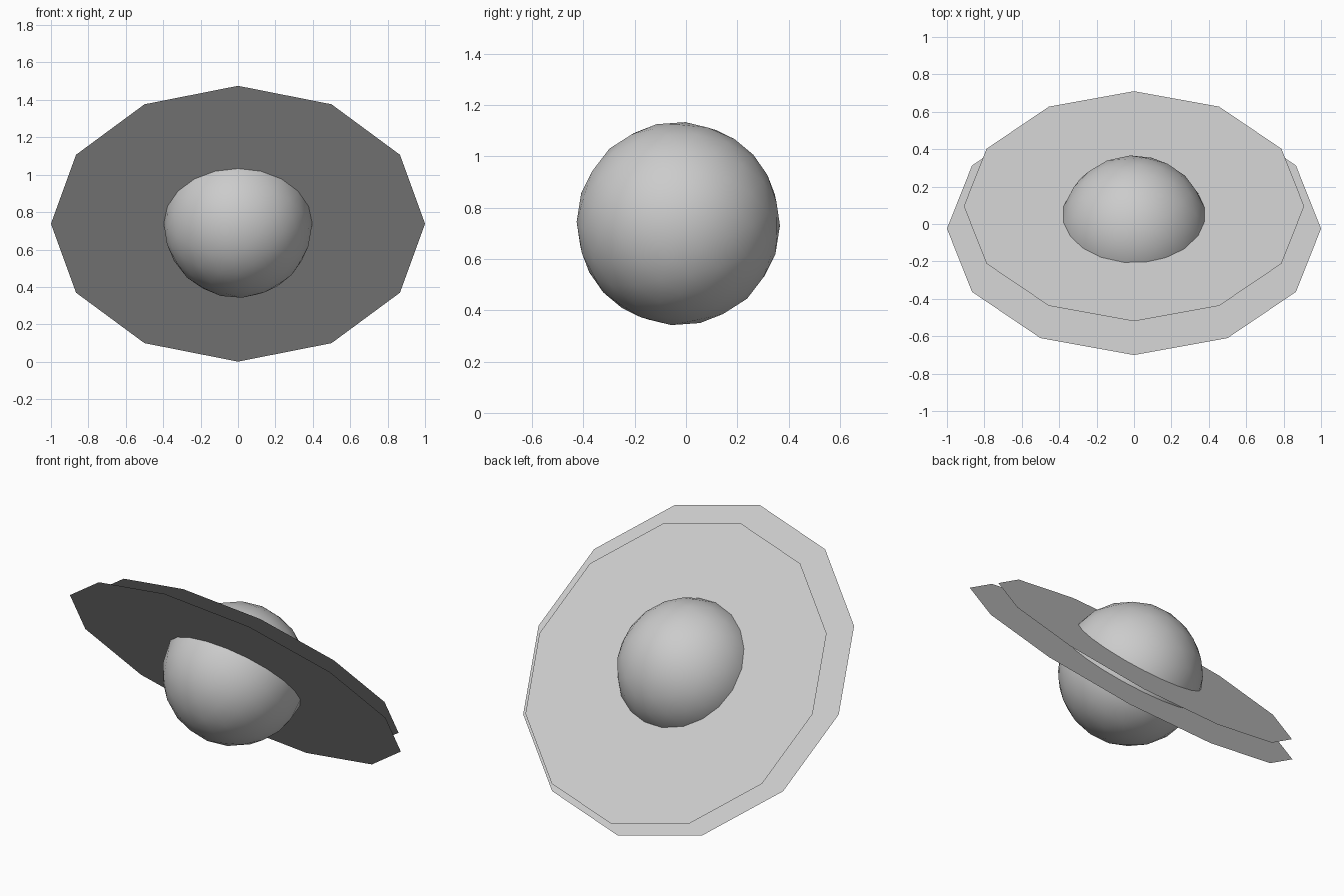
import bpy
import math

cube = bpy.data.objects.get("Cube")
if cube:
    bpy.data.objects.remove(cube, do_unlink=True)

# One plain grey for the whole model
grey = bpy.data.materials.new("light_grey")
grey.use_nodes = True
colour = (0.6, 0.6, 0.6, 1.0)
grey.diffuse_color = colour
grey.node_tree.nodes["Principled BSDF"].inputs["Base Color"].default_value = colour

TILT = (math.radians(-47.5), 0, 0)


def finish(name):
    obj = bpy.context.object
    obj.name = name
    obj.data.materials.append(grey)
    return obj


def ring(name, radius, location):
    """Paper-thin twelve-sided disc, leaning with its high edge to the front."""
    bpy.ops.mesh.primitive_circle_add(vertices=12, radius=radius, fill_type='NGON',
                                      location=location, rotation=TILT)
    return finish(name)


# Planet body
bpy.ops.mesh.primitive_ico_sphere_add(subdivisions=3, radius=0.397,
                                      location=(0, -0.03, 0.738), rotation=TILT)
finish("planet")
bpy.ops.object.shade_smooth()

# Two parallel rings
ring("outer_ring", 1.0, (0, -0.025, 0.738))
ring("inner_ring", 0.91, (0, 0.095, 0.763))
